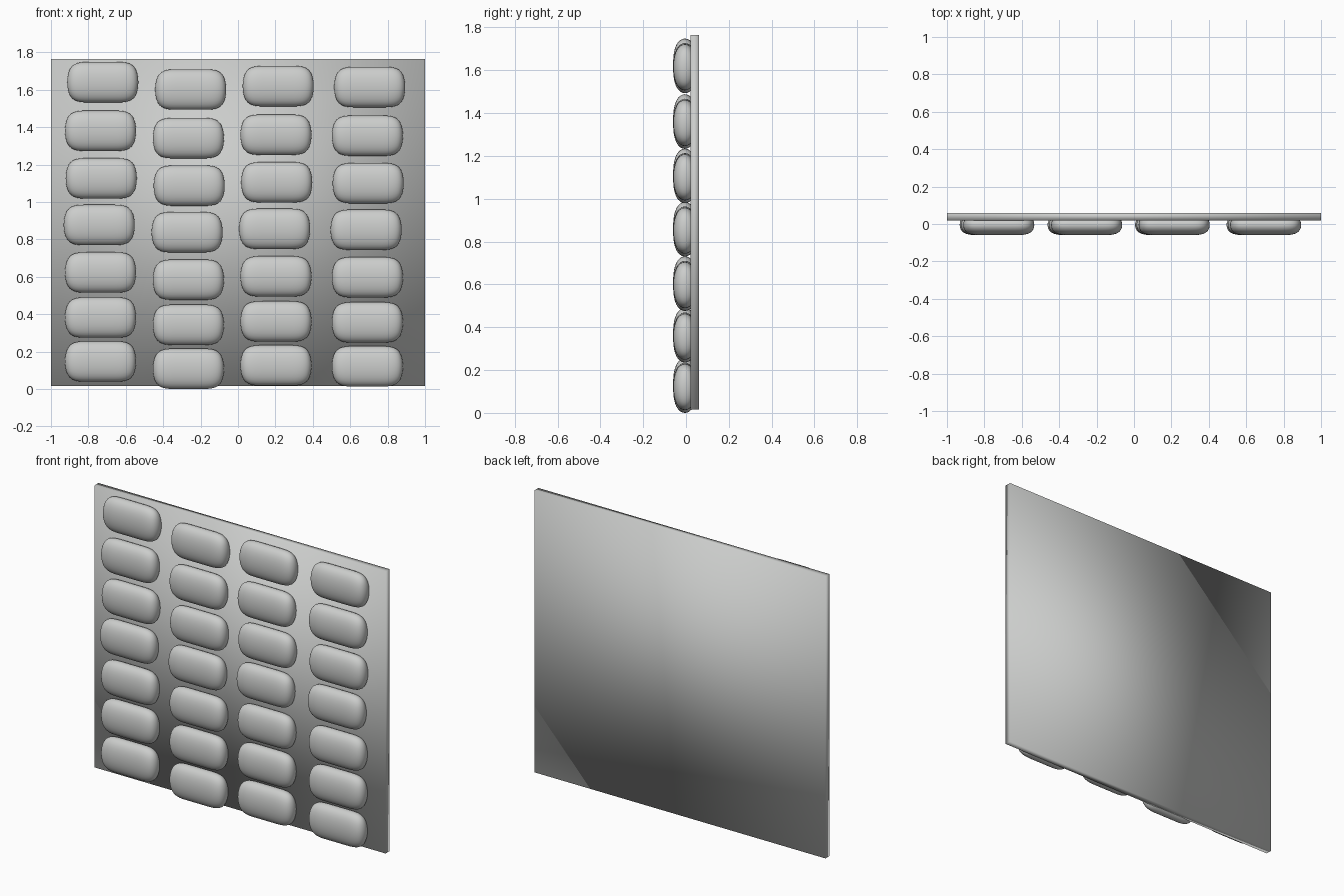
import bpy
import bmesh
from mathutils import Vector

if "Cube" in bpy.data.objects:
    bpy.data.objects.remove(bpy.data.objects["Cube"], do_unlink=True)

# One plain grey for everything
GREY = (0.6, 0.61, 0.6, 1.0)
grey = bpy.data.materials.new("plain_grey")
grey.use_nodes = True
grey.diffuse_color = GREY
grey.node_tree.nodes["Principled BSDF"].inputs["Base Color"].default_value = GREY


def add_object(name, mesh, location=(0, 0, 0)):
    ob = bpy.data.objects.new(name, mesh)
    ob.location = location
    bpy.context.collection.objects.link(ob)
    return ob


def box_mesh(name, size, cuts=0):
    """Smooth-shaded box, with optional loop cuts across its x direction."""
    bm = bmesh.new()
    bmesh.ops.create_cube(bm, size=1)
    bmesh.ops.scale(bm, vec=size, verts=bm.verts)
    if cuts:
        along = [e for e in bm.edges if abs((e.verts[0].co - e.verts[1].co).x) > 0.01]
        bmesh.ops.subdivide_edges(bm, edges=along, cuts=cuts, use_grid_fill=True)
    for f in bm.faces:
        f.smooth = True
    mesh = bpy.data.meshes.new(name)
    bm.to_mesh(mesh)
    bm.free()
    mesh.materials.append(grey)
    return mesh


# Backing panel
add_object("back_panel", box_mesh("back_panel", (2, 0.04, 1.75)), (0, 0.04, 0.89))

# Pillow-shaped pad: a rounded box, scaled to its final size
PAD_SIZE = Vector((0.38, 0.11, 0.216))
pad_mesh = box_mesh("pad", (1, 1, 1), cuts=2)
probe = add_object("pad_probe", pad_mesh)
sub = probe.modifiers.new("round", "SUBSURF")
sub.levels = sub.render_levels = 3
graph = bpy.context.evaluated_depsgraph_get()
pad = bpy.data.meshes.new_from_object(probe.evaluated_get(graph))
bpy.data.objects.remove(probe)
for axis in range(3):
    reach = max(v.co[axis] for v in pad.vertices)
    for v in pad.vertices:
        v.co[axis] *= PAD_SIZE[axis] / (2 * reach)

# Columns as (x, drop), rows as (z, sideways shift)
columns = [(-0.735, 0), (-0.265, 0.039), (0.203, 0.021), (0.692, 0.026)]
rows = [(1.64, 0.012), (1.38, 0), (1.126, 0.004), (0.877, -0.007),
        (0.623, 0), (0.382, 0), (0.147, 0)]
for c, (x, drop) in enumerate(columns):
    for r, (z, shift) in enumerate(rows):
        add_object(f"pad_{c + 1}_{r + 1}", pad, (x + shift, -0.005, z - drop))
